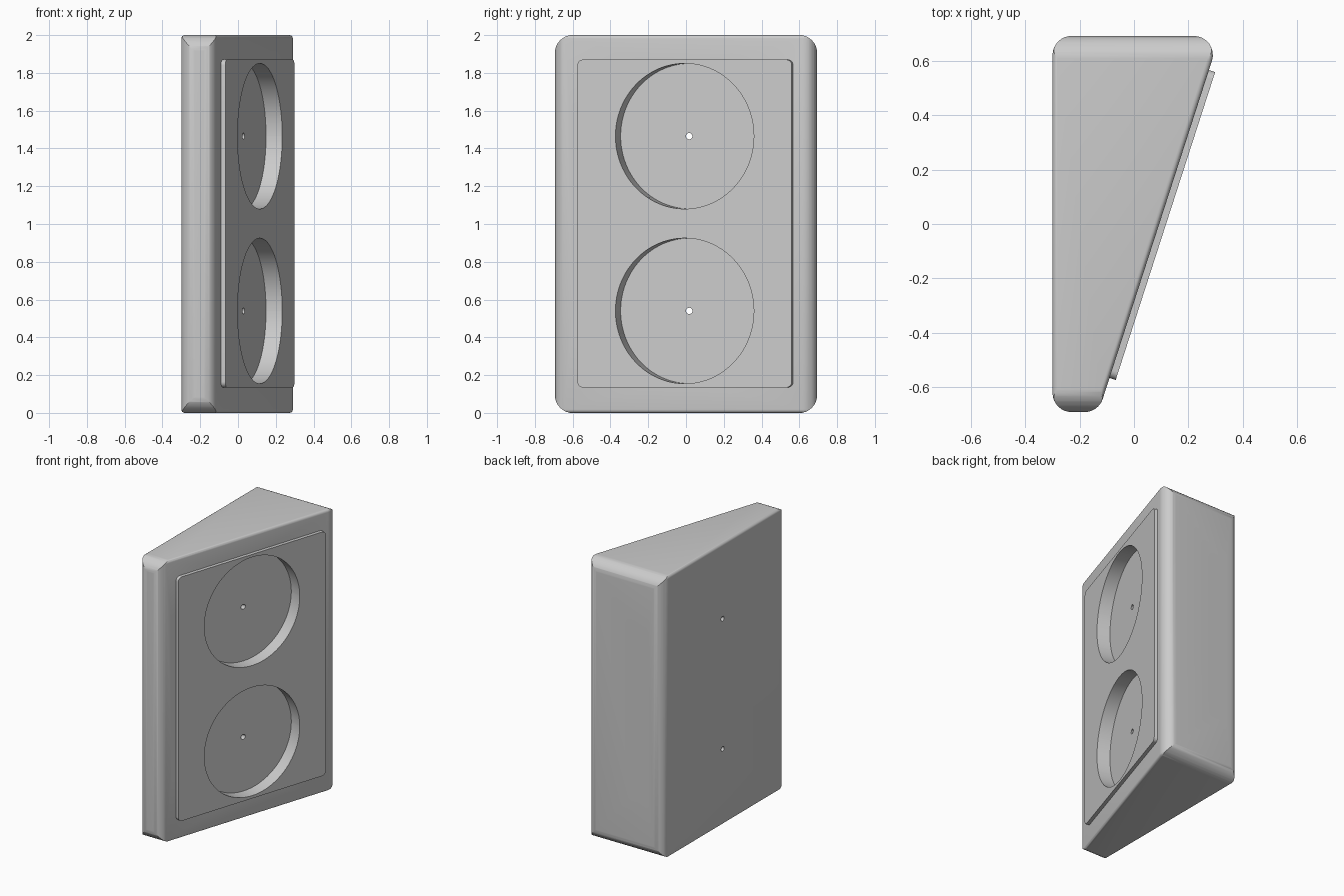
import bpy, bmesh, math
from mathutils import Matrix, Vector

cube = bpy.data.objects.get("Cube")
if cube:
    bpy.data.objects.remove(cube, do_unlink=True)

grey = bpy.data.materials.new("plain_grey")
grey.use_nodes = True
COLOUR = (0.6, 0.6, 0.6, 1)
grey.diffuse_color = COLOUR
grey.node_tree.nodes["Principled BSDF"].inputs["Base Color"].default_value = COLOUR


def frame(u, v, w, origin=(0, 0, 0)):
    """Matrix whose columns are the given axes."""
    m = Matrix((u, v, w)).transposed().to_4x4()
    m.translation = origin
    return m


def rounded(points, radius, steps):
    """Fillet every corner of a counter-clockwise outline."""
    out = []
    for i, p in enumerate(points):
        p = Vector(p)
        a = (Vector(points[i - 1]) - p).normalized()
        b = (Vector(points[(i + 1) % len(points)]) - p).normalized()
        half = a.angle(b) / 2
        centre = p + (a + b).normalized() * radius / math.sin(half)
        start = p + a * radius / math.tan(half) - centre
        sweep = math.pi - 2 * half
        for k in range(steps + 1):
            t = sweep * k / steps
            c, s = math.cos(t), math.sin(t)
            out.append(centre + Vector((start.x * c - start.y * s, start.x * s + start.y * c)))
    return out


def prism(name, points, radius, w0, w1, matrix=Matrix(), steps=8, cap_bevel=0.0):
    bm = bmesh.new()
    face = bm.faces.new([bm.verts.new((p.x, p.y, w0)) for p in rounded(points, radius, steps)])
    ext = bmesh.ops.extrude_face_region(bm, geom=[face])["geom"]
    bmesh.ops.translate(bm, vec=(0, 0, w1 - w0), verts=[g for g in ext if isinstance(g, bmesh.types.BMVert)])
    bmesh.ops.recalc_face_normals(bm, faces=bm.faces)
    if cap_bevel:
        rims = [e for e in bm.edges if abs(e.verts[0].co.z - e.verts[1].co.z) < 1e-5]
        bmesh.ops.bevel(bm, geom=rims, offset=cap_bevel, segments=4, profile=0.5, affect="EDGES")
    bm.transform(matrix)
    bmesh.ops.recalc_face_normals(bm, faces=bm.faces)
    mesh = bpy.data.meshes.new(name)
    bm.to_mesh(mesh)
    bm.free()
    mesh.materials.append(grey)
    obj = bpy.data.objects.new(name, mesh)
    bpy.context.collection.objects.link(obj)
    return obj


def box(u0, u1, v0, v1):
    return [(u0, v0), (u1, v0), (u1, v1), (u0, v1)]


def combine(obj, tool, operation="DIFFERENCE"):
    bpy.context.view_layer.objects.active = obj
    mod = obj.modifiers.new("combine", "BOOLEAN")
    mod.operation, mod.object, mod.solver = operation, tool, "EXACT"
    bpy.ops.object.modifier_apply(modifier=mod.name)


# Directions: the sloping face, the side and the back
lean = math.atan(0.323)
s, c = math.sin(lean), math.cos(lean)
SLOPE = frame((s, c, 0), (0, 0, 1), (c, -s, 0), (0.093, 0, 0))
SIDE = frame((0, 1, 0), (0, 0, 1), (1, 0, 0))
BACK = frame((0, 0, 1), (1, 0, 0), (0, 1, 0))

# Wedge body: plan outline crossed with a round-cornered side outline
D = 0.693
plan = [(-0.3, -D), (0.093 - 0.323 * D, -D), (0.093 + 0.323 * D, D), (-0.3, D)]
body = prism("wedge_body", plan, 0.07, 0, 2, cap_bevel=0.018)
outline = prism("side_outline", box(-D - 0.001, D + 0.001, -0.001, 2.001), 0.095, -1, 1, SIDE)
combine(body, outline, "INTERSECT")

# Raised panel on the sloping face
panel = prism("face_panel", box(-0.596, 0.596, 0.135, 1.87), 0.03, -0.012, 0.024, SLOPE)

# Cutters: round recesses, finger channels, scoops and screw holes
FLOOR = -0.066
cutters = [outline]
for z in (0.54, 1.465):
    cutters += [
        prism("recess_cutter", box(-0.385, 0.385, z - 0.385, z + 0.385), 0.3849, FLOOR, 0.2, SLOPE, 24),
        prism("channel_cutter", box(-0.635, -0.3, z - 0.125, z + 0.125), 0.03, FLOOR - 0.0005, 0.2, SLOPE),
        prism("scoop_cutter", box(-0.515, -0.294, z - 0.09, z + 0.09), 0.03, FLOOR - 0.05, 0.03, SLOPE,
              cap_bevel=0.028),
        prism("hole_cutter", box(0.0, 0.034, z - 0.017, z + 0.017), 0.0169, -1, 1, SIDE, 4),
    ]
for cutter in cutters[1:]:
    for part in (body, panel):
        combine(part, cutter)

# Long grip slot in the back
slot = prism("slot_cutter", box(0.4, 1.6, -0.19, -0.055), 0.045, D - 0.3, D + 0.2, BACK)
combine(body, slot)

for cutter in cutters + [slot]:
    bpy.data.objects.remove(cutter, do_unlink=True)

# Smooth shading with crisp edges
for part in (body, panel):
    bpy.ops.object.select_all(action="DESELECT")
    part.select_set(True)
    bpy.context.view_layer.objects.active = part
    bpy.ops.object.shade_smooth_by_angle(angle=math.radians(30))
